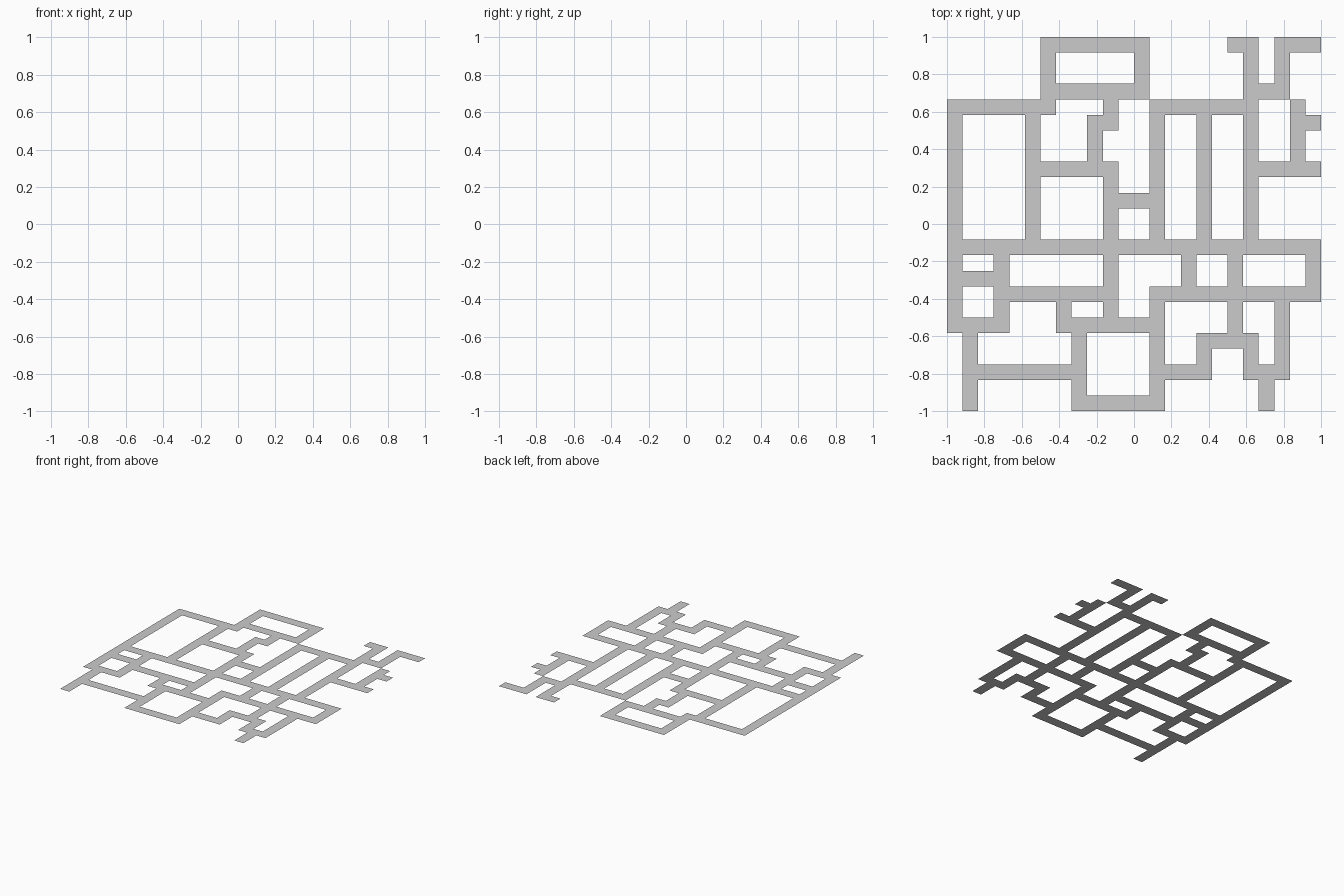
import bpy, bmesh

if "Cube" in bpy.data.objects:
    bpy.data.objects.remove(bpy.data.objects["Cube"])

N = 24            # the plan lies on a 24 x 24 cell grid
CELL = 2 / N

# East-west corridors: row (from the back), first column, last column
ROWS = [
    (0, 6, 12), (0, 18, 19), (0, 21, 23), (3, 6, 12), (3, 19, 21),
    (4, 0, 6), (4, 13, 19), (5, 22, 23), (8, 6, 10), (8, 19, 23),
    (10, 10, 13), (13, 0, 23), (15, 0, 3), (16, 3, 10), (16, 13, 23),
    (18, 0, 3), (18, 7, 13), (19, 16, 19), (21, 1, 8), (21, 13, 16),
    (21, 19, 21), (23, 8, 13),
]
# North-south corridors: column, first row, last row
COLS = [
    (0, 4, 18), (1, 18, 23), (3, 13, 18), (5, 4, 13), (6, 0, 4),
    (7, 16, 18), (8, 18, 23), (9, 5, 8), (10, 3, 5), (10, 8, 18),
    (12, 0, 3), (13, 4, 13), (13, 16, 23), (15, 13, 16), (16, 4, 13),
    (16, 19, 21), (18, 13, 19), (19, 0, 13), (19, 19, 21), (20, 21, 23),
    (21, 0, 3), (21, 16, 21), (22, 4, 8), (23, 13, 16),
]

# Union of all corridor cells, so crossings are not doubled
cells = {(c, r) for r, a, b in ROWS for c in range(a, b + 1)}
cells |= {(c, r) for c, a, b in COLS for r in range(a, b + 1)}

# One flat sheet with shared corners, facing up
bm = bmesh.new()
corners = {}


def corner(c, r):
    if (c, r) not in corners:
        corners[c, r] = bm.verts.new((-1 + c * CELL, 1 - r * CELL, 0))
    return corners[c, r]


for c, r in sorted(cells):
    bm.faces.new([corner(c, r + 1), corner(c + 1, r + 1),
                  corner(c + 1, r), corner(c, r)])

mesh = bpy.data.meshes.new("corridor_floor")
bm.to_mesh(mesh)
bm.free()
floor = bpy.data.objects.new("corridor_floor", mesh)
bpy.context.collection.objects.link(floor)
